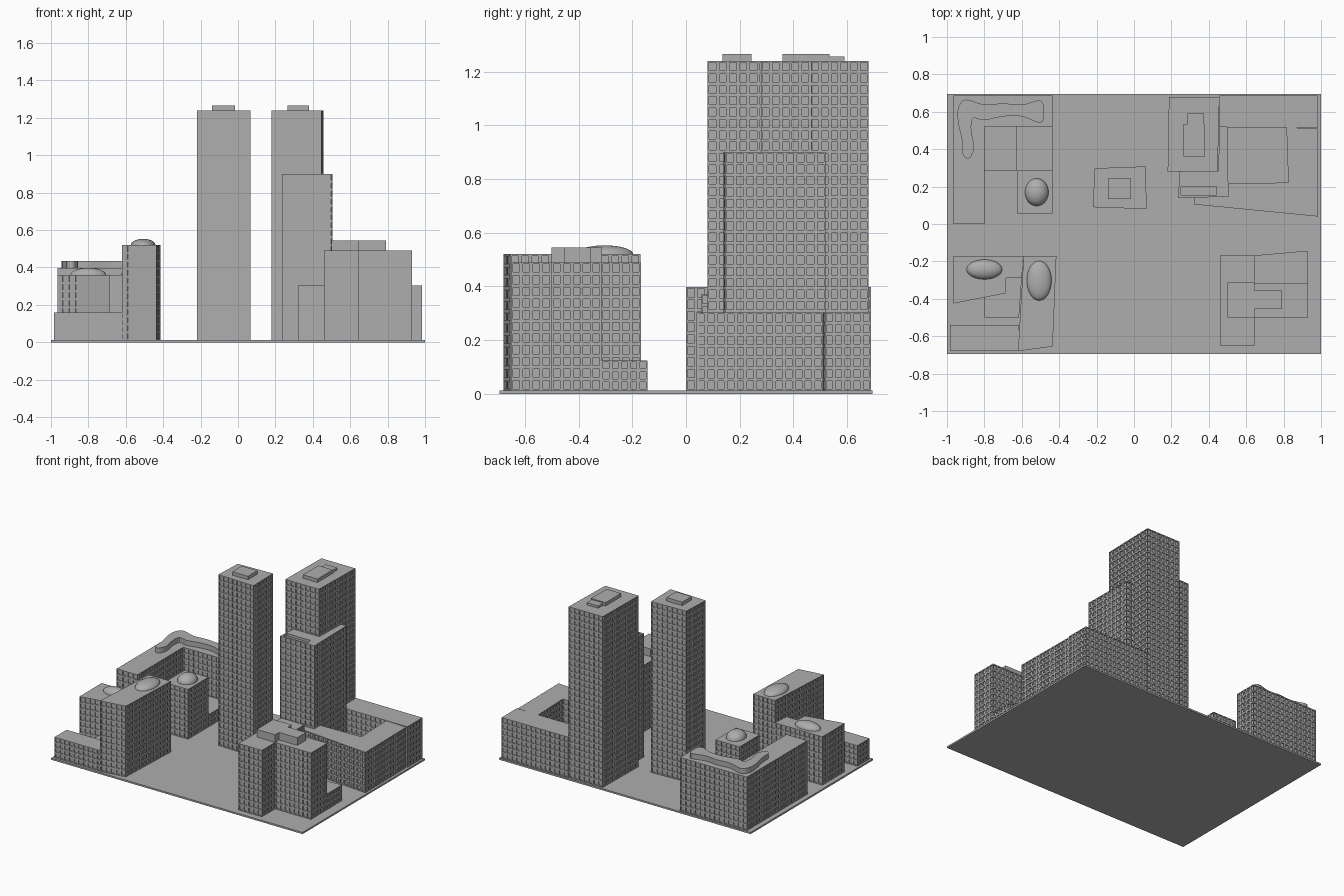
import bpy, bmesh, math
from mathutils import Vector

cube = bpy.data.objects.get("Cube")
if cube:
    bpy.data.objects.remove(cube, do_unlink=True)

GROUND = 0.012
CELL_W, CELL_H = 0.037, 0.042     # window bay size
FRAME, DEPTH = 0.009, 0.007       # wall around a window, window recess

grey = bpy.data.materials.new("concrete_grey")
grey.use_nodes = True
grey.diffuse_color = (0.42, 0.42, 0.42, 1)
grey.node_tree.nodes["Principled BSDF"].inputs["Base Color"].default_value = grey.diffuse_color


def finish(name, bm):
    bmesh.ops.recalc_face_normals(bm, faces=bm.faces)
    mesh = bpy.data.meshes.new(name)
    bm.to_mesh(mesh)
    bm.free()
    mesh.materials.append(grey)
    obj = bpy.data.objects.new(name, mesh)
    bpy.context.scene.collection.objects.link(obj)
    return obj


def prism(name, outline, top, bottom=GROUND, windows=False):
    """Extrude an outline; optionally recess a grid of windows in its walls."""
    bm = bmesh.new()
    ring = []
    pts = [Vector(p) for p in outline]
    if sum(a.x * b.y - b.x * a.y for a, b in zip(pts, pts[1:] + pts[:1])) < 0:
        pts.reverse()
    for a, b in zip(pts, pts[1:] + pts[:1]):
        n = max(1, round((b - a).length / CELL_W)) if windows else 1
        ring += [a.lerp(b, i / n) for i in range(n)]
    rows = max(1, round((top - bottom) / CELL_H)) if windows else 1
    levels = [[bm.verts.new((p.x, p.y, bottom + (top - bottom) * r / rows)) for p in ring]
              for r in range(rows + 1)]
    walls = []
    for low, high in zip(levels, levels[1:]):
        for i in range(len(ring)):
            j = (i + 1) % len(ring)
            walls.append(bm.faces.new((low[i], low[j], high[j], high[i])))
    bm.faces.new(levels[-1])
    bm.faces.new(levels[0][::-1])
    bm.normal_update()
    if windows:
        bays = [f for f in walls if min(e.calc_length() for e in f.edges) > 2.5 * FRAME]
        bmesh.ops.inset_individual(bm, faces=bays, thickness=FRAME, depth=0)
        bmesh.ops.inset_individual(bm, faces=bays, thickness=0, depth=-DEPTH)
    return finish(name, bm)


def rect(x0, x1, y0, y1):
    return [(x0, y0), (x1, y0), (x1, y1), (x0, y1)]


def building(name, outline, top):
    return prism(name, outline, top, windows=True)


def dome(name, x, y, z, rx, ry, rz):
    """Half ellipsoid sitting on a roof."""
    bm = bmesh.new()
    bmesh.ops.create_uvsphere(bm, u_segments=32, v_segments=16, radius=1)
    bmesh.ops.delete(bm, geom=[v for v in bm.verts if v.co.z < -0.01], context='VERTS')
    for v in bm.verts:
        v.co = (x + v.co.x * rx, y + v.co.y * ry, z + v.co.z * rz)
    for f in bm.faces:
        f.smooth = True
    return finish(name, bm)


# Ground slab
prism("ground_slab", rect(-1, 1, -0.695, 0.695), GROUND, 0)

# Central tower
building("central_tower", [(-0.22, 0.09), (0.067, 0.08), (0.063, 0.308), (-0.21, 0.298)], 1.24)
prism("central_tower_roof_box", rect(-0.14, -0.015, 0.135, 0.243), 1.265, 1.24)

# Rear tower with stepped roof boxes
building("rear_tower", [(0.18, 0.28), (0.447, 0.28), (0.457, 0.68), (0.187, 0.68)], 1.24)
prism("rear_tower_roof_box", rect(0.265, 0.38, 0.36, 0.535), 1.265, 1.24)
prism("rear_tower_small_roof_box", rect(0.285, 0.375, 0.535, 0.59), 1.257, 1.24)

# Shoulder block against the rear tower, with a sunken roof slot
shoulder = building("shoulder_block", [(0.235, 0.14), (0.505, 0.145), (0.5, 0.52),
                                       (0.458, 0.52), (0.45, 0.28), (0.245, 0.28)], 0.9)
slot = prism("roof_slot_cutter", rect(0.25, 0.44, 0.155, 0.2), 0.95, 0.882)
slot.hide_render = True
slot.hide_viewport = True
cut = shoulder.modifiers.new("roof_slot", 'BOOLEAN')
cut.operation = 'DIFFERENCE'
cut.object = slot

# Low courtyard wings on the left rear
building("courtyard_rear_wing", [(0.458, 0.517), (0.985, 0.517), (0.985, 0.688), (0.458, 0.688)], 0.305)
building("courtyard_side_wing", [(0.32, 0.105), (0.985, 0.04), (0.98, 0.51), (0.815, 0.517),
                                 (0.825, 0.222), (0.5, 0.215), (0.32, 0.2)], 0.303)

# Front left cluster
building("front_slab_block", rect(0.46, 0.645, -0.65, -0.168), 0.49)
building("front_side_block", rect(0.645, 0.93, -0.5, -0.315), 0.49)
building("front_low_annex", [(0.645, -0.315), (0.93, -0.315), (0.928, -0.143), (0.645, -0.168)], 0.125)
prism("front_roof_crown", [(0.5, -0.5), (0.645, -0.5), (0.645, -0.455), (0.79, -0.455),
                           (0.79, -0.355), (0.645, -0.355), (0.645, -0.312), (0.5, -0.312)], 0.545, 0.49)

# Right rear L-shaped block with a wavy roof pavilion
building("corner_block", [(-0.965, 0), (-0.8, 0), (-0.8, 0.52), (-0.435, 0.52),
                          (-0.435, 0.688), (-0.965, 0.688)], 0.398)
wave = [(-0.94, 0.62), (-0.9, 0.665), (-0.8, 0.638), (-0.7, 0.645), (-0.6, 0.638), (-0.5, 0.66),
        (-0.48, 0.6), (-0.5, 0.542), (-0.6, 0.575), (-0.7, 0.575), (-0.8, 0.555), (-0.86, 0.565),
        (-0.87, 0.5), (-0.855, 0.41), (-0.88, 0.352), (-0.915, 0.37), (-0.92, 0.45), (-0.94, 0.54)]


def smooth_loop(points, steps=4):
    """Closed Catmull-Rom curve through the points."""
    out, n = [], len(points)
    for i in range(n):
        a, b, c, d = (Vector(points[(i + k) % n]) for k in (-1, 0, 1, 2))
        for s in range(steps):
            t = s / steps
            out.append(b + (c - a) * t / 2 + (a * 2 - b * 5 + c * 4 - d) * t * t / 2
                       + (b * 3 - a - c * 3 + d) * t ** 3 / 2)
    return out


prism("wavy_roof_pavilion", smooth_loop(wave), 0.435, 0.398)

# Domed block and low infill beside the L-shaped block
building("domed_block", rect(-0.625, -0.435, 0.055, 0.285), 0.37)
dome("domed_block_dome", -0.52, 0.17, 0.37, 0.063, 0.074, 0.05)
building("infill_inner", rect(-0.8, -0.625, 0.285, 0.52), 0.18)
building("infill_outer", rect(-0.625, -0.435, 0.285, 0.52), 0.1)

# Front right cluster
building("front_tall_block", [(-0.62, -0.68), (-0.435, -0.655), (-0.415, -0.17), (-0.59, -0.17)], 0.52)
dome("front_tall_dome", -0.507, -0.303, 0.52, 0.066, 0.106, 0.033)
building("front_mid_block", [(-0.965, -0.425), (-0.685, -0.37), (-0.685, -0.29), (-0.6, -0.29),
                             (-0.59, -0.17), (-0.965, -0.17)], 0.36)
dome("front_mid_dome", -0.8, -0.243, 0.36, 0.095, 0.053, 0.038)
building("front_mid_annex", [(-0.8, -0.5), (-0.615, -0.5), (-0.6, -0.29), (-0.685, -0.29),
                             (-0.685, -0.37), (-0.8, -0.393)], 0.13)
building("front_low_block", rect(-0.985, -0.615, -0.678, -0.54), 0.16)
